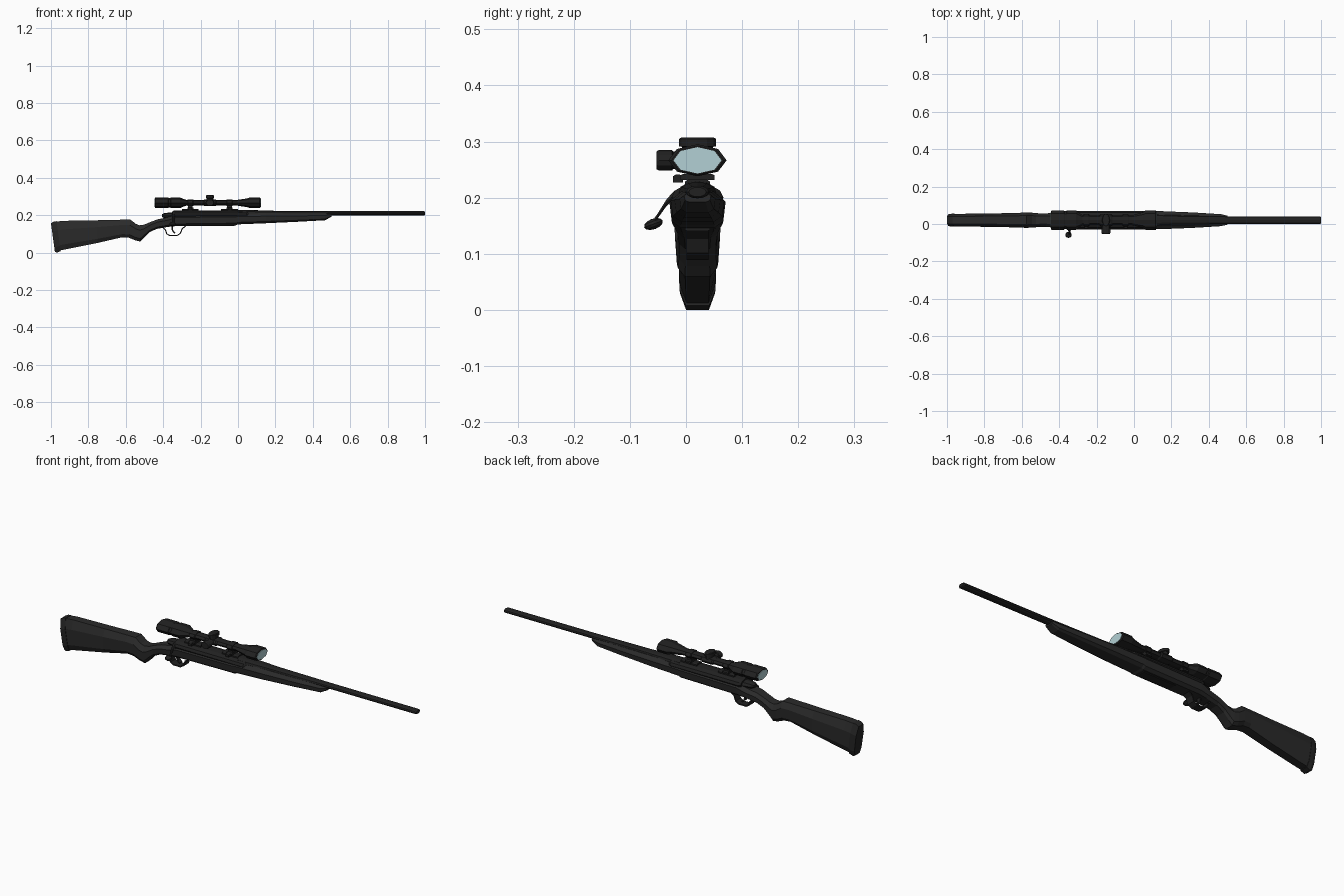
import bpy, bmesh, math
from mathutils import Vector

if "Cube" in bpy.data.objects:
    bpy.data.objects.remove(bpy.data.objects["Cube"])

CY = 0.0205      # centre plane of the rifle
WIDE = 1.82      # sideways stretch of the round parts


def material(name, col):
    m = bpy.data.materials.new(name)
    m.diffuse_color = (*col, 1)
    m.use_nodes = True
    m.node_tree.nodes["Principled BSDF"].inputs["Base Color"].default_value = m.diffuse_color
    return m


STOCK = material("stock_black", (0.023, 0.023, 0.023))
METAL = material("metal_black", (0.015, 0.015, 0.015))
RUBBER = material("rubber_black", (0.018, 0.018, 0.018))
GLASS = material("lens_blue", (0.45, 0.63, 0.66))


def loft(name, rings, mat):
    """Skin a list of closed rings and cap both ends."""
    bm = bmesh.new()
    vs = [[bm.verts.new(p) for p in r] for r in rings]
    n = len(vs[0])
    for a, b in zip(vs, vs[1:]):
        for i in range(n):
            bm.faces.new((a[i], a[(i + 1) % n], b[(i + 1) % n], b[i]))
    bm.faces.new(vs[0])
    bm.faces.new(vs[-1])
    bmesh.ops.recalc_face_normals(bm, faces=bm.faces)
    me = bpy.data.meshes.new(name)
    bm.to_mesh(me)
    bm.free()
    ob = bpy.data.objects.new(name, me)
    bpy.context.collection.objects.link(ob)
    me.materials.append(mat)
    return ob


def turned(name, profile, z, mat, n=8):
    """Lathe along x from (x, radius) pairs."""
    return loft(name, [[(x, CY + WIDE * r * math.cos(math.tau * i / n), z + r * math.sin(math.tau * i / n))
                        for i in range(n)] for x, r in profile], mat)


def box(name, x0, x1, y0, y1, z0, z1, mat, cut=0.0):
    """Box with its long top edges chamfered."""
    c = cut
    sec = [(y0, z0), (y1, z0), (y1, z1 - c), (y1 - c * WIDE, z1), (y0 + c * WIDE, z1), (y0, z1 - c)]
    if not c:
        sec = [(y0, z0), (y1, z0), (y1, z1), (y0, z1)]
    return loft(name, [[(x, y, z) for y, z in sec] for x in (x0, x1)], mat)


def strip(name, pts, half, thick, mat):
    """Flat band following an x-z path."""
    rings = []
    for i, p in enumerate(pts):
        d = Vector(pts[min(i + 1, len(pts) - 1)]) - Vector(pts[max(i - 1, 0)])
        nx, nz = Vector((-d.y, d.x)).normalized() * thick / 2
        rings.append([(p[0] + s * nx, CY + t * half, p[1] + s * nz)
                      for s, t in ((1, 1), (1, -1), (-1, -1), (-1, 1))])
    return loft(name, rings, mat)


def stock_ring(xt, zt, xb, zb, hw, top=0.6, bot=0.6):
    """Eight-sided stock section, leaning from the top point to the bottom point."""
    prof = [(-bot, 0), (bot, 0), (0.92, 0.18), (1, 0.7), (top, 1), (-top, 1), (-1, 0.7), (-0.92, 0.18)]
    return [(xb + (xt - xb) * v, CY + u * hw, zb + (zt - zb) * v) for u, v in prof]


# Stock: butt, grip, wrist and forend in one skin
stock = [
    (-.972, .166, -.950, .012, .033), (-.93, .170, -.92, .018, .034),
    (-.75, .173, -.75, .052, .036), (-.62, .176, -.62, .082, .039),
    (-.575, .176, -.585, .080, .041), (-.545, .153, -.55, .066, .040),
    (-.525, .146, -.522, .059, .038), (-.50, .150, -.505, .078, .036),
    (-.47, .163, -.475, .108, .036), (-.43, .178, -.435, .127, .039),
    (-.37, .190, -.37, .138, .045), (-.33, .207, -.33, .142, .049),
    (-.01, .211, -.01, .146, .050), (.0, .211, .0, .151, .050),
    (.15, .211, .15, .157, .048), (.32, .210, .32, .165, .041),
    (.465, .209, .465, .173, .032), (.50, .209, .50, .192, .024)]
loft("stock", [stock_ring(*s) for s in stock], STOCK)

# Recoil pad with a rounded heel
pad = [(-.997, .148, -.978, .012, .027), (-1.0, .157, -.979, .004, .031),
       (-.985, .166, -.968, .000, .034), (-.970, .168, -.948, .008, .035)]
loft("recoil_pad", [stock_ring(*p) for p in pad], RUBBER)

# Barrel with a recessed-looking crown
turned("barrel", [(.0, .019), (.06, .018), (.2, .0135), (.5, .0115), (.995, .0112), (1.0, .0085)], .210, METAL, 12)

# Receiver, bolt shroud and lower floor plate
turned("receiver", [(-.35, .022), (-.34, .0255), (.045, .0255), (.06, .019)], .200, METAL, 12)
turned("bolt_shroud", [(-.405, .008), (-.395, .013), (-.36, .017), (-.345, .019)], .198, METAL)
box("magazine_floor", -.2, -.02, CY - .022, CY + .022, .141, .15, METAL)

# Bolt handle sweeping down, with a round knob
handle = [(-.02, .205, .009), (-.034, .192, .007), (-.050, .168, .005), (-.058, .156, .006)]
loft("bolt_handle", [[(-.345 + r * math.cos(math.tau * i / 6), y, z + r * math.sin(math.tau * i / 6))
                      for i in range(6)] for y, z, r in handle], METAL)
bpy.ops.mesh.primitive_uv_sphere_add(segments=10, ring_count=6, radius=1, location=(-.35, -.058, .153))
knob = bpy.context.object
knob.name = "bolt_knob"
knob.scale = (.018, .0175, .0095)
knob.rotation_euler = (math.radians(20), 0, 0)
knob.data.materials.append(METAL)

# Trigger and guard
strip("trigger_guard", [(-.40, .134), (-.388, .122), (-.381, .101), (-.367, .092), (-.325, .092),
                        (-.308, .103), (-.298, .128), (-.28, .142)], .020, .006, METAL)
strip("trigger", [(-.352, .142), (-.352, .125), (-.346, .112), (-.336, .104)], .010, .007, METAL)

# Scope body: eyepiece, tube and flared objective
SZ = .2665
turned("scope_body", [
    (-.445, .0255), (-.440, .0285), (-.375, .0285), (-.372, .0265), (-.362, .0265), (-.359, .0285),
    (-.31, .0285), (-.30, .024), (-.275, .0145), (-.185, .0145), (-.178, .018), (-.122, .018),
    (-.115, .0145), (-.01, .0145), (.05, .0235), (.062, .0285), (.116, .0285), (.120, .0255)], SZ, METAL)
turned("objective_lens", [(.117, .0235), (.122, .0235)], SZ, GLASS)
turned("eyepiece_lens", [(-.447, .0225), (-.442, .0225)], SZ, GLASS)

# Elevation turret on top and windage turret on the side
steps = [(.010, .018), (.024, .018), (.025, .0215), (.038, .0215), (.0405, .0185)]
loft("top_turret", [[(-.15 + r * math.cos(math.tau * i / 12), CY + 1.55 * r * math.sin(math.tau * i / 12), SZ + h)
                     for i in range(12)] for h, r in steps], METAL)
loft("side_turret", [[(-.15 + 1.1 * r * math.cos(math.tau * i / 12), CY - h * 1.81, SZ + .85 * r * math.sin(math.tau * i / 12))
                      for i in range(12)] for h, r in steps], METAL)

# Scope mounts: rail base, foot, ring and clamp screw
for label, x in (("rear", -.255), ("front", -.045)):
    box(label + "_mount_base", x - .045, x + .045, CY - .022, CY + .022, .215, .233, METAL, .004)
    box(label + "_mount_foot", x - .016, x + .016, CY - .030, CY + .030, .231, .242, METAL, .002)
    box(label + "_mount_neck", x - .013, x + .013, CY - .018, CY + .018, .238, .258, METAL)
    turned(label + "_scope_ring", [(x - .016, .0165), (x - .013, .018), (x + .013, .018), (x + .016, .0165)], SZ, METAL)
    box(label + "_clamp_screw", x - .009, x + .009, CY - .044, CY - .026, .227, .241, METAL, .003)
